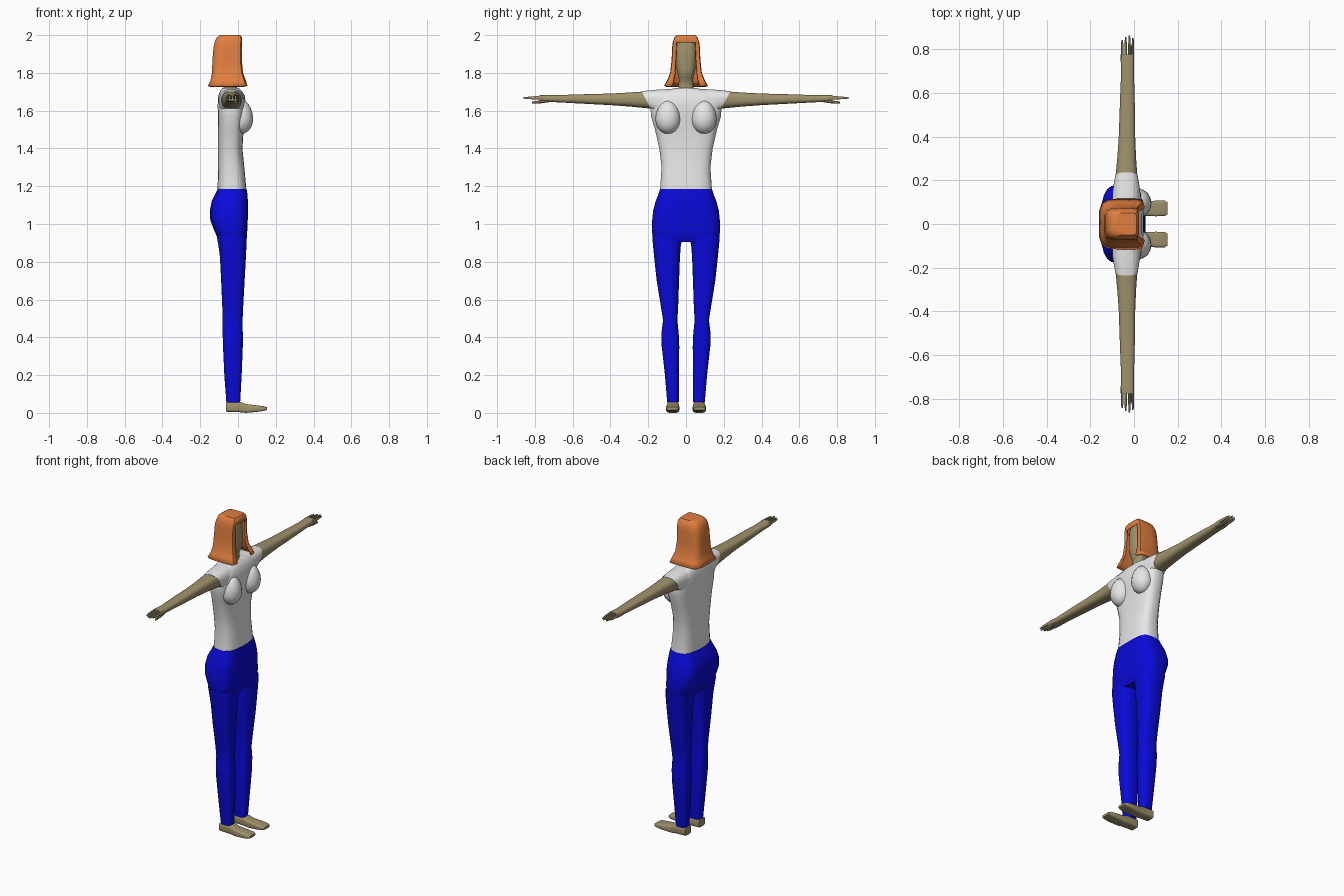
import bpy, bmesh, math


def material(name, rgb):
    m = bpy.data.materials.new(name)
    m.diffuse_color = (*rgb, 1)
    return m


SKIN = material("tan skin", (0.35, 0.285, 0.15))
SHIRT = material("white cloth", (0.8, 0.8, 0.8))
PANTS = material("blue cloth", (0.003, 0.003, 0.7))
HAIR = material("orange hair", (0.75, 0.21, 0.05))


def finish(name, bm, mat, mirror=False):
    bmesh.ops.recalc_face_normals(bm, faces=bm.faces)
    me = bpy.data.meshes.new(name)
    bm.to_mesh(me)
    bm.free()
    me.materials.append(mat)
    ob = bpy.data.objects.new(name, me)
    bpy.context.collection.objects.link(ob)
    if mirror:
        mod = ob.modifiers.new("other side", 'MIRROR')
        mod.use_axis = (False, True, False)
        mod.use_mirror_merge = False
    return ob


def loft(name, axis, sections, mat, power=2.6, n=16, mirror=False):
    """Rounded-box sections (t, a0, a1, b0, b1, slant) joined along an axis."""
    bm = bmesh.new()
    rings = []
    for t, a0, a1, b0, b1, *slant in sections:
        ring = []
        for i in range(n):
            w = 2 * math.pi * (i + 0.5) / n
            c, s = math.cos(w), math.sin(w)
            c = math.copysign(abs(c) ** (2 / power), c)
            s = math.copysign(abs(s) ** (2 / power), s)
            a = (a0 + a1) / 2 + c * (a1 - a0) / 2
            b = (b0 + b1) / 2 + s * (b1 - b0) / 2
            tt = t + (slant[0] * (b - (b0 + b1) / 2) if slant else 0)
            co = {'x': (tt, a, b), 'y': (a, tt, b), 'z': (a, b, tt)}[axis]
            ring.append(bm.verts.new(co))
        rings.append(ring)
    for r, q in zip(rings, rings[1:]):
        for i in range(n):
            j = (i + 1) % n
            bm.faces.new((r[i], r[j], q[j], q[i]))
    bm.faces.new(rings[0])
    bm.faces.new(rings[-1])
    return finish(name, bm, mat, mirror)


# Trousers: hips and a mirrored leg
loft("hips", 'z', [
    (0.905, -0.095, 0.035, -0.165, 0.165), (0.93, -0.11, 0.047, -0.178, 0.178),
    (0.97, -0.128, 0.05, -0.181, 0.181), (1.02, -0.147, 0.052, -0.18, 0.18),
    (1.07, -0.15, 0.054, -0.175, 0.175), (1.12, -0.14, 0.053, -0.162, 0.162),
    (1.16, -0.12, 0.05, -0.146, 0.146), (1.185, -0.108, 0.046, -0.138, 0.138)],
    PANTS, 3.6, 24)
loft("trouser_leg", 'z', [
    (0.055, -0.062, 0.012, 0.038, 0.1), (0.2, -0.073, 0.02, 0.037, 0.112),
    (0.35, -0.08, 0.026, 0.035, 0.129), (0.42, -0.082, 0.026, 0.038, 0.131),
    (0.49, -0.083, 0.025, 0.045, 0.122), (0.56, -0.084, 0.028, 0.041, 0.133),
    (0.7, -0.09, 0.036, 0.036, 0.156), (0.83, -0.097, 0.043, 0.031, 0.17),
    (0.89, -0.105, 0.046, 0.026, 0.176), (0.94, -0.115, 0.048, 0.012, 0.18)],
    PANTS, 3, 16, True)

# Feet
loft("foot", 'x', [
    (-0.064, 0.039, 0.1, 0.006, 0.058), (0.015, 0.038, 0.1, 0.003, 0.058),
    (0.04, 0.037, 0.103, 0.0, 0.047), (0.1, 0.035, 0.107, 0.005, 0.04),
    (0.14, 0.036, 0.107, 0.011, 0.035), (0.153, 0.043, 0.1, 0.015, 0.03)],
    SKIN, 5, 16, True)

# Shirt: torso, bust and slanted sleeve
loft("shirt_body", 'z', [
    (1.182, -0.109, 0.045, -0.138, 0.138), (1.3, -0.105, 0.034, -0.13, 0.13),
    (1.4, -0.105, 0.024, -0.142, 0.142), (1.5, -0.105, 0.03, -0.165, 0.165),
    (1.57, -0.107, 0.038, -0.186, 0.186), (1.63, -0.108, 0.043, -0.19, 0.19),
    (1.68, -0.105, 0.036, -0.17, 0.17), (1.705, -0.095, 0.02, -0.13, 0.13),
    (1.72, -0.083, 0.005, -0.052, 0.052)], SHIRT, 3, 24)
bm = bmesh.new()
bmesh.ops.create_uvsphere(bm, u_segments=16, v_segments=10, radius=1)
for v in bm.verts:
    v.co = (0.018 + 0.062 * v.co.x, 0.095 + 0.067 * v.co.y,
            1.555 + (0.1 if v.co.z > 0 else 0.078) * v.co.z)
finish("bust", bm, SHIRT, True)
loft("sleeve", 'y', [
    (0.06, -0.1, 0.03, 1.56, 1.717), (0.14, -0.1, 0.03, 1.575, 1.713),
    (0.18, -0.093, 0.024, 1.595, 1.708, 0.3),
    (0.21, -0.087, 0.018, 1.608, 1.703, 0.55)], SHIRT, 2.8, 16, True)

# Bare arm with palm, fingers and thumb
loft("arm", 'y', [
    (0.2, -0.086, 0.017, 1.609, 1.702, 0.55),
    (0.3, -0.077, 0.01, 1.621, 1.696, 0.2), (0.4, -0.07, 0.006, 1.629, 1.691),
    (0.55, -0.065, 0.004, 1.637, 1.687), (0.7, -0.059, 0.0, 1.645, 1.682),
    (0.74, -0.061, 0.001, 1.646, 1.684), (0.775, -0.061, 0.001, 1.65, 1.682)],
    SKIN, 2.8, 16, True)
for i, (x, tip) in enumerate([(-0.054, 0.842), (-0.038, 0.855),
                              (-0.021, 0.862), (-0.005, 0.85)]):
    loft(f"finger_{i + 1}", 'y', [
        (0.755, x - 0.0065, x + 0.0065, 1.657, 1.68),
        (0.82, x - 0.006, x + 0.006, 1.66, 1.676),
        (tip, x - 0.0035, x + 0.0035, 1.664, 1.671)], SKIN, 2.5, 8, True)
loft("thumb", 'y', [
    (0.72, -0.025, -0.005, 1.645, 1.665), (0.77, -0.022, -0.002, 1.638, 1.656),
    (0.815, -0.017, -0.004, 1.637, 1.648)], SKIN, 2.5, 8, True)

# Neck and head
loft("head", 'z', [
    (1.69, -0.085, 0.0, -0.046, 0.046), (1.73, -0.075, -0.005, -0.04, 0.04),
    (1.765, -0.077, -0.002, -0.038, 0.038), (1.78, -0.085, 0.011, -0.04, 0.04),
    (1.82, -0.1, 0.015, -0.051, 0.051), (1.88, -0.112, 0.015, -0.057, 0.057),
    (1.94, -0.11, 0.012, -0.057, 0.057), (1.975, -0.095, 0.005, -0.048, 0.048)],
    SKIN, 2.8, 20)

# Hair shell, open over the face: (z, back, front, half width, opening)
levels = [(1.732, -0.16, 0.05, 0.116, 0.074), (1.76, -0.146, 0.042, 0.1, 0.067),
          (1.80, -0.138, 0.027, 0.084, 0.06), (1.87, -0.135, 0.02, 0.076, 0.056),
          (1.93, -0.13, 0.02, 0.074, 0.053), (1.962, -0.124, 0.022, 0.07, 0.05),
          (1.986, -0.114, 0.022, 0.062, 0.045), (2.0, -0.095, 0.012, 0.05, 0.036)]
bm = bmesh.new()
rings = []
for z, xb, xf, w, o in levels:
    d = xf - xb
    half = [(xf, o), (xf - 0.05 * d, w * 0.96), (xf - 0.18 * d, w),
            (xb + 0.4 * d, w), (xb + 0.18 * d, w * 0.96),
            (xb + 0.06 * d, w * 0.82), (xb, w * 0.5)]
    pts = half + [(x, -y) for x, y in reversed(half)]
    rings.append([bm.verts.new((x, y, z)) for x, y in pts])
for k, (r, q) in enumerate(zip(rings, rings[1:])):
    n = len(r)
    for i in range(n if levels[k][0] > 1.95 else n - 1):
        j = (i + 1) % n
        bm.faces.new((r[i], r[j], q[j], q[i]))
bm.faces.new(rings[-1])
hair = finish("hair", bm, HAIR)
shell = hair.modifiers.new("thickness", 'SOLIDIFY')
shell.thickness = 0.012
shell.offset = -1

# Smooth shading with crisp edges kept
for ob in bpy.data.objects:
    ob.select_set(True)
bpy.context.view_layer.objects.active = hair
bpy.ops.object.shade_smooth_by_angle(angle=math.radians(40))
